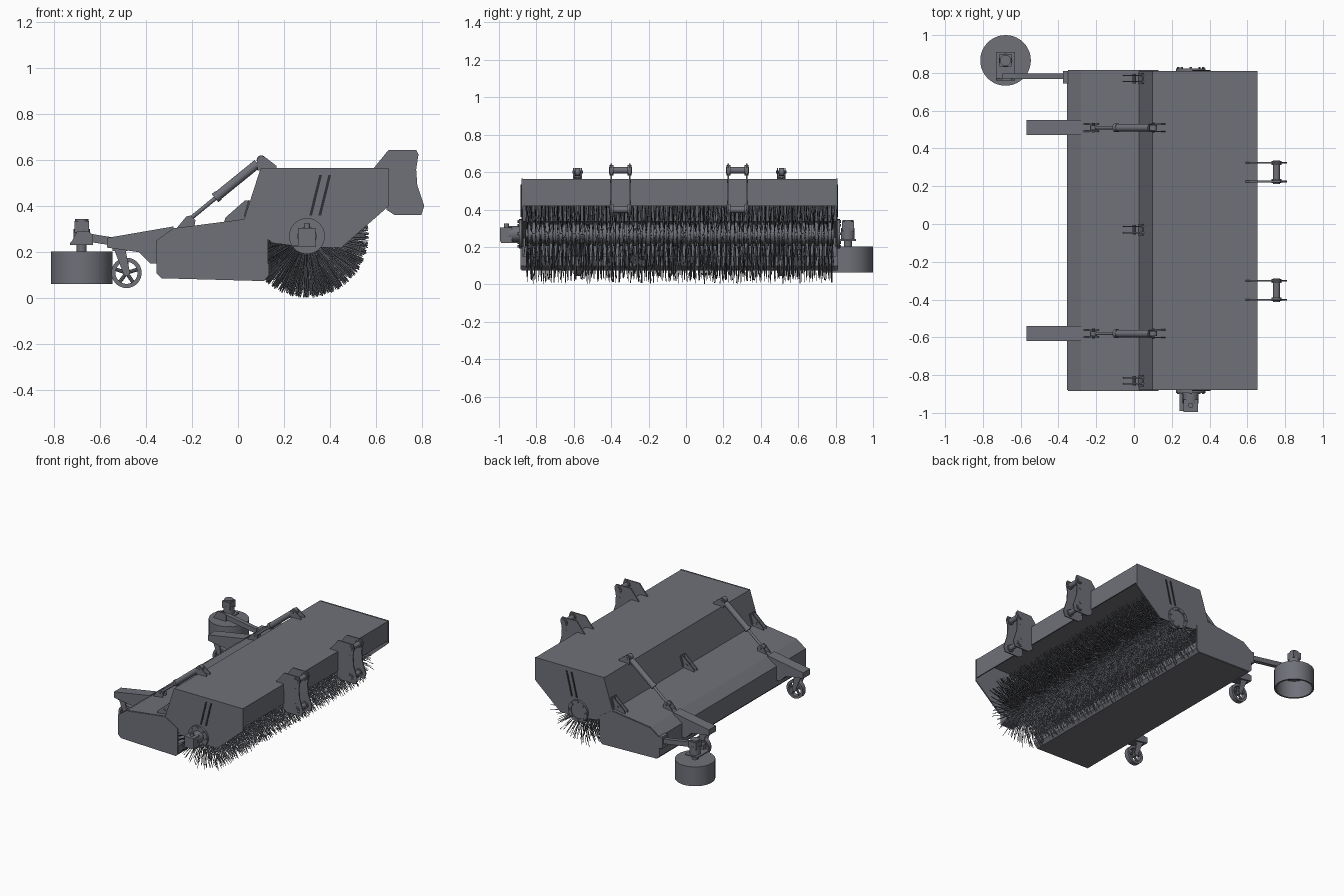
import bpy, bmesh, math, random
from mathutils import Vector

random.seed(4)
cube = bpy.data.objects.get("Cube")
if cube:
    bpy.data.objects.remove(cube)


def material(name, color):
    m = bpy.data.materials.new(name)
    m.use_nodes = True
    m.diffuse_color = color
    m.node_tree.nodes["Principled BSDF"].inputs["Base Color"].default_value = color
    return m


STEEL = material("grey steel", (0.16, 0.165, 0.19, 1))
DARK = material("dark slot", (0.03, 0.03, 0.035, 1))
Y0, Y1 = -0.88, 0.81
ARMS = (0.51, -0.58)


def finish(name, bm, mat=STEEL, smooth=False):
    bmesh.ops.recalc_face_normals(bm, faces=bm.faces)
    me = bpy.data.meshes.new(name)
    bm.to_mesh(me)
    bm.free()
    ob = bpy.data.objects.new(name, me)
    bpy.context.collection.objects.link(ob)
    me.materials.append(mat)
    if smooth:
        bpy.ops.object.select_all(action="DESELECT")
        ob.select_set(True)
        bpy.context.view_layer.objects.active = ob
        bpy.ops.object.shade_smooth_by_angle(angle=math.radians(35))
    return ob


def prism(name, profile, y, width, mat=STEEL):
    """Side profile (x, z) extruded along y, centred on y."""
    bm = bmesh.new()
    face = bm.faces.new([bm.verts.new((x, y - width / 2, z)) for x, z in profile])
    new = bmesh.ops.extrude_face_region(bm, geom=[face])["geom"]
    bmesh.ops.translate(bm, vec=(0, width, 0),
                        verts=[v for v in new if isinstance(v, bmesh.types.BMVert)])
    return finish(name, bm, mat)


def box(name, x0, x1, y0, y1, z0, z1):
    return prism(name, [(x0, z0), (x1, z0), (x1, z1), (x0, z1)], (y0 + y1) / 2, y1 - y0)


def sheet(name, path, thickness=0.008):
    """Folded plate running the whole working width."""
    bm = bmesh.new()
    rows = [[bm.verts.new((x, y, z)) for x, z in path] for y in (Y0, Y1)]
    for i in range(len(path) - 1):
        bm.faces.new((rows[0][i], rows[0][i + 1], rows[1][i + 1], rows[1][i]))
    ob = finish(name, bm)
    mod = ob.modifiers.new("Thickness", "SOLIDIFY")
    mod.thickness = thickness
    mod.offset = 0
    return ob


def rod(name, a, b, r, sides=20, r2=None, caps=True):
    a, b = Vector(a), Vector(b)
    bm = bmesh.new()
    bmesh.ops.create_cone(bm, cap_ends=caps, segments=sides, radius1=r,
                          radius2=r if r2 is None else r2, depth=(b - a).length)
    bm.transform((b - a).to_track_quat("Z", "Y").to_matrix().to_4x4())
    bmesh.ops.translate(bm, vec=(a + b) / 2, verts=bm.verts)
    return finish(name, bm, smooth=True)


def ring(name, centre, axis, outer, inner, depth, sides=32):
    """Flat-ended tube made by spinning a rectangle."""
    c, ax = Vector(centre), Vector(axis)
    side = ax.orthogonal().normalized()
    bm = bmesh.new()
    vs = [bm.verts.new(c + side * r + ax * h) for r, h in
          ((inner, -depth / 2), (outer, -depth / 2), (outer, depth / 2), (inner, depth / 2))]
    edges = [bm.edges.new((vs[i], vs[(i + 1) % 4])) for i in range(4)]
    bmesh.ops.spin(bm, geom=vs + edges, cent=c, axis=ax, angle=math.tau, steps=sides)
    bmesh.ops.remove_doubles(bm, verts=bm.verts, dist=0.0004)
    return finish(name, bm, smooth=True)


# Hood
hood = [(0.65, 0.42), (0.65, 0.56), (0.10, 0.56), (0.03, 0.34)]
sheet("hood_shell", hood)
for y in (Y0 + 0.004, Y1 - 0.004):
    prism("hood_side", [(0.655, 0.40), (0.655, 0.565), (0.10, 0.565), (0.03, 0.34),
                        (0.15, 0.24), (0.30, 0.22), (0.45, 0.22)], y, 0.008)

# Collecting bucket
bucket = [(0.13, 0.15), (0.13, 0.10), (0.11, 0.078), (-0.33, 0.09), (-0.35, 0.11),
          (-0.35, 0.25), (-0.28, 0.30), (0.03, 0.34)]
sheet("bucket_shell", bucket)
for y in (Y0 + 0.002, Y1 - 0.002):
    prism("bucket_side", [(0.13, 0.28)] + bucket[1:], y, 0.012)

# Adjustment slots and brush bearings on the hood ends
for y, s in ((Y0, -1), (Y1, 1)):
    for x in (0.31, 0.35):
        prism("adjustment_slot", [(x, 0.36), (x + 0.012, 0.36), (x + 0.055, 0.535),
                                  (x + 0.043, 0.535)], y + s * 0.001, 0.006, DARK)
    ring("bearing_ring", (0.30, y + s * 0.006, 0.27), (0, 1, 0), 0.078, 0.055, 0.016)
    rod("bearing_disc", (0.30, y - s * 0.01, 0.27), (0.30, y + s * 0.008, 0.27), 0.07, 28)
    for i in range(8):
        t = math.tau * i / 8
        x, z = 0.30 + 0.066 * math.cos(t), 0.27 + 0.066 * math.sin(t)
        rod("bearing_bolt", (x, y, z), (x, y + s * 0.02, z), 0.007, 6)

# Brush drive motor
rod("motor_body", (0.30, -0.88, 0.27), (0.30, -0.95, 0.27), 0.042)
box("motor_block", 0.262, 0.338, -0.995, -0.93, 0.23, 0.305)
box("motor_guard", 0.24, 0.34, -0.99, -0.89, 0.222, 0.23)
rod("motor_port", (0.30, -0.96, 0.30), (0.30, -0.96, 0.325), 0.014, 12)

# Main brush core with ribs
rod("brush_core", (0.30, -0.86, 0.27), (0.30, 0.79, 0.27), 0.052, 24)
RIBS = 46
for i in range(RIBS):
    y = -0.85 + 1.62 * i / (RIBS - 1)
    rod("brush_rib", (0.30, y - 0.009, 0.27), (0.30, y + 0.009, 0.27), 0.064, 20)

# Main brush bristles: thin three-sided strands
bm = bmesh.new()
for i in range(70):
    y = -0.85 + 1.63 * i / 69
    for k in range(44):
        t = math.tau * k / 44 + random.gauss(0, 0.035)
        d = Vector((math.cos(t), random.gauss(0, 0.03), math.sin(t)))
        c = Vector((0.30, y, 0.27))
        across = Vector((-d.z, 0, d.x)) * 0.0016
        along = Vector((0, 0.0016, 0))
        tip = c + d * random.uniform(0.225, 0.27)
        base = c + d * 0.05
        lo, hi = [[bm.verts.new(p + o) for o in (across, along - across, -along - across)]
                  for p in (base, tip)]
        for j in range(3):
            bm.faces.new((lo[j], lo[(j + 1) % 3], hi[(j + 1) % 3], hi[j]))
        bm.faces.new(hi)
finish("brush_bristles", bm)

for y in ARMS:
    # Support arms
    prism("support_arm", [(-0.57, 0.22), (-0.57, 0.262), (-0.28, 0.312), (-0.28, 0.24),
                          (-0.35, 0.15), (-0.38, 0.15), (-0.43, 0.20)], y, 0.08)
    # Caster wheels
    w = Vector((-0.485, y, 0.11))
    ring("caster_tyre", w, (0, 1, 0), 0.066, 0.048, 0.034)
    rod("caster_hub", w + Vector((0, -0.024, 0)), w + Vector((0, 0.024, 0)), 0.014, 12)
    for k in range(5):
        t = math.tau * k / 5 + 0.3
        rod("caster_spoke", w, w + Vector((math.cos(t), 0, math.sin(t))) * 0.052, 0.008, 8)
    for s in (-1, 1):
        prism("caster_fork", [(-0.54, 0.215), (-0.49, 0.215), (-0.47, 0.11), (-0.485, 0.098),
                              (-0.50, 0.11)], y + s * 0.025, 0.006)
    box("caster_plate", -0.545, -0.48, y - 0.028, y + 0.028, 0.205, 0.222)

    # Lift cylinder and its brackets
    rod("lift_rod", (-0.22, y, 0.335), (-0.08, y, 0.45), 0.009, 14)
    rod("lift_barrel", (-0.10, y, 0.435), (0.085, y, 0.585), 0.020)
    rod("barrel_collar", (-0.10, y, 0.435), (-0.085, y, 0.447), 0.023)
    rod("barrel_eye", (0.102, y - 0.014, 0.60), (0.102, y + 0.014, 0.60), 0.021)
    rod("rod_eye", (-0.212, y - 0.012, 0.34), (-0.212, y + 0.012, 0.34), 0.017)
    for s in (-1, 1):
        prism("lower_bracket", [(-0.275, 0.295), (-0.225, 0.355), (-0.205, 0.36),
                                (-0.185, 0.34), (-0.19, 0.31)], y + s * 0.019, 0.006)
        prism("upper_bracket", [(0.085, 0.555), (0.083, 0.605), (0.10, 0.622),
                                (0.12, 0.612), (0.168, 0.575), (0.168, 0.555)],
              y + s * 0.02, 0.006)
    rod("lower_pin", (-0.212, y - 0.026, 0.34), (-0.212, y + 0.026, 0.34), 0.007, 10)
    rod("upper_pin", (0.102, y - 0.028, 0.60), (0.102, y + 0.028, 0.60), 0.008, 10)

# Hinges between bucket and hood
for y in (0.77, -0.03, -0.83):
    for s in (-1, 1):
        prism("hinge_plate", [(-0.06, 0.33), (-0.055, 0.35), (0.03, 0.425), (0.058, 0.425),
                              (0.03, 0.335)], y + s * 0.016, 0.006)
    rod("hinge_pin", (0.0, y - 0.025, 0.368), (0.0, y + 0.025, 0.368), 0.008, 10)
    prism("hinge_pad", [(0.03, 0.355), (0.025, 0.357), (0.045, 0.427), (0.05, 0.425)], y, 0.06)

# Coupling hooks
for y0, y1 in ((0.225, 0.325), (-0.40, -0.30)):
    for y in (y0, y1):
        prism("coupling_plate", [(0.59, 0.565), (0.655, 0.645), (0.775, 0.645), (0.785, 0.625),
                                 (0.775, 0.56), (0.78, 0.49), (0.81, 0.40), (0.797, 0.362),
                                 (0.68, 0.362), (0.645, 0.385), (0.65, 0.565)], y, 0.008)
    for z in (0.61, 0.40):
        rod("coupling_pin", (0.755, y0 - 0.012, z), (0.755, y1 + 0.012, z), 0.018)
        for y, s in ((y0, 1), (y1, -1)):
            rod("pin_washer", (0.755, y - s * 0.008, z), (0.755, y + s * 0.012, z), 0.027)
    for y, s in ((y0, -1), (y1, 1)):
        for x, z in ((0.745, 0.55), (0.745, 0.44)):
            rod("plate_hole", (x, y, z), (x, y + s * 0.006, z), 0.009, 12)

# Side brush
cx, cy = -0.68, 0.866
ring("side_brush_skirt", (cx, cy, 0.132), (0, 0, 1), 0.134, 0.122, 0.14, 40)
rod("side_brush_top", (cx, cy, 0.19), (cx, cy, 0.203), 0.133, 40)
rod("side_brush_post", (cx, cy, 0.20), (cx, cy, 0.24), 0.022)
box("side_brush_mount", -0.73, -0.63, 0.76, 0.91, 0.232, 0.241)
rod("side_motor_body", (cx, cy, 0.24), (cx, cy, 0.30), 0.036)
box("side_motor_block", -0.712, -0.648, cy - 0.033, cy + 0.033, 0.285, 0.335)
rod("side_motor_cap", (cx, cy, 0.335), (cx, cy, 0.345), 0.03)
prism("side_mount_gusset", [(-0.73, 0.235), (-0.63, 0.235), (-0.63, 0.275), (-0.65, 0.29),
                            (-0.70, 0.29)], 0.765, 0.01)
prism("side_brush_arm", [(-0.70, 0.245), (-0.70, 0.28), (-0.63, 0.278), (-0.36, 0.235),
                         (-0.36, 0.20), (-0.63, 0.242)], 0.782, 0.03)
box("side_arm_bracket", -0.375, -0.345, 0.745, 0.81, 0.17, 0.255)
